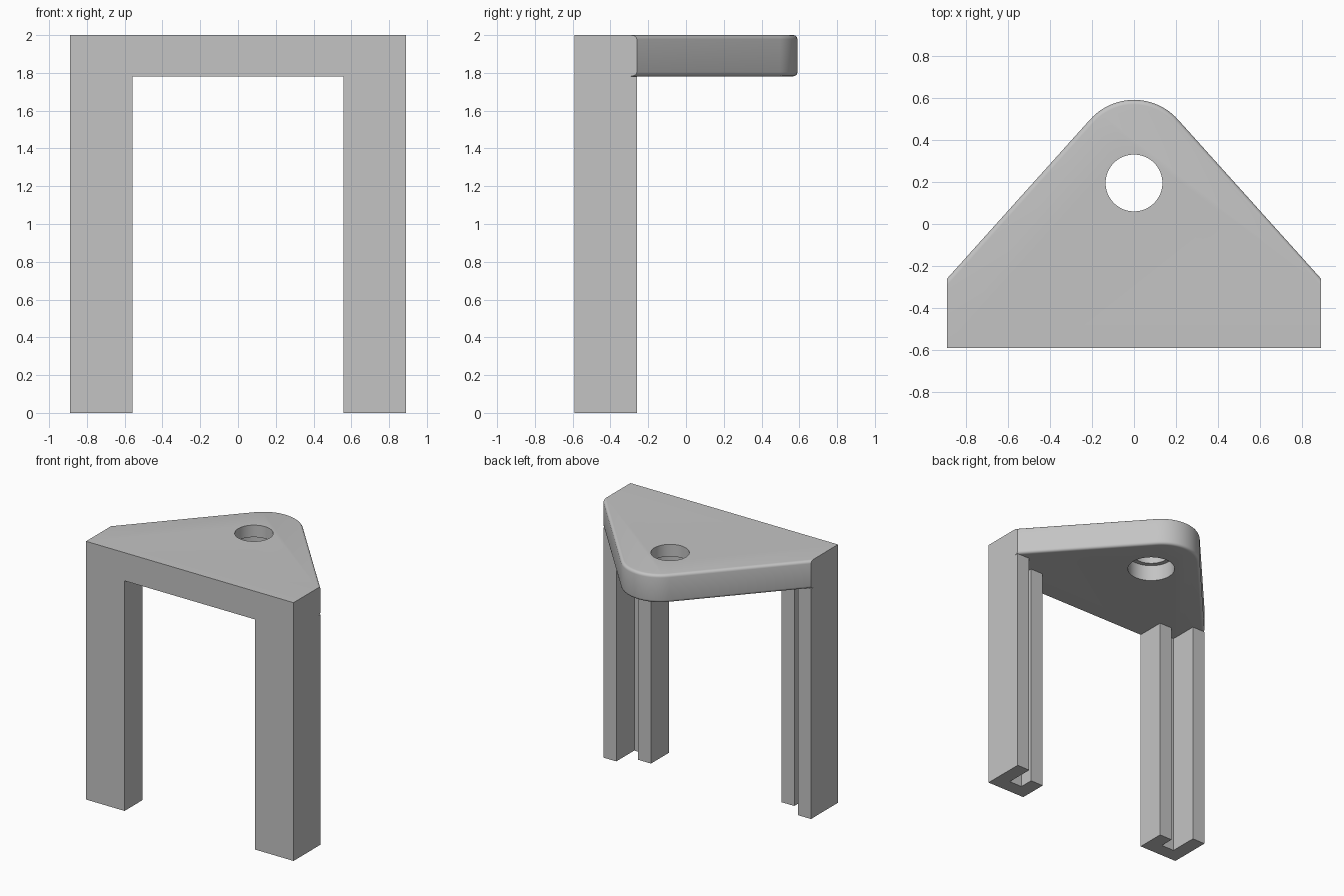
import bpy, bmesh
from math import sin, cos, radians, atan2, acos, hypot

if "Cube" in bpy.data.objects:
    bpy.data.objects.remove(bpy.data.objects["Cube"], do_unlink=True)

HALF_W, FRONT, SHOULDER = 0.889, -0.59, -0.26
TOP, UNDER = 2.0, 1.782
UNIT = 0.11                    # wall thickness of the legs
NOSE_Y, NOSE_R = 0.31, 0.28    # rounded back of the plate
HOLE_Y = 0.195

grey = bpy.data.materials.new("plain grey")
grey.use_nodes = True
colour = (0.55, 0.55, 0.55, 1)
grey.diffuse_color = colour
grey.node_tree.nodes["Principled BSDF"].inputs["Base Color"].default_value = colour


def prism(name, outline, z0, z1, fillet=0, is_round=None):
    """Extrude an outline upward, optionally rounding some of its rim edges."""
    bm = bmesh.new()
    base = bm.faces.new([bm.verts.new((x, y, z0)) for x, y in outline])
    ext = bmesh.ops.extrude_face_region(bm, geom=[base])
    tops = [v for v in ext["geom"] if isinstance(v, bmesh.types.BMVert)]
    bmesh.ops.translate(bm, verts=tops, vec=(0, 0, z1 - z0))
    bmesh.ops.recalc_face_normals(bm, faces=bm.faces[:])
    if fillet:
        rim = [e for e in bm.edges if is_round(e)]
        bmesh.ops.bevel(bm, geom=rim, offset=fillet, segments=4,
                        profile=0.5, affect='EDGES')
    mesh = bpy.data.meshes.new(name)
    bm.to_mesh(mesh)
    bm.free()
    mesh.materials.append(grey)
    obj = bpy.data.objects.new(name, mesh)
    bpy.context.collection.objects.link(obj)
    return obj


def circle(radius, y, count=64):
    return [(radius * cos(radians(360 * i / count)),
             y + radius * sin(radians(360 * i / count))) for i in range(count)]


# Plate: straight front, slanted sides tangent to a rounded nose
dx, dy = HALF_W, SHOULDER - NOSE_Y
start = atan2(dy, dx) + acos(NOSE_R / hypot(dx, dy))
span = radians(180) - 2 * start
steps = 24
nose = [(NOSE_R * cos(start + span * i / steps),
         NOSE_Y + NOSE_R * sin(start + span * i / steps)) for i in range(steps + 1)]
outline = ([(-HALF_W, FRONT), (HALF_W, FRONT), (HALF_W, SHOULDER)]
           + nose + [(-HALF_W, SHOULDER)])


def back_rim(edge):
    a, b = (v.co for v in edge.verts)
    return abs(a.z - b.z) < 0.001 and (a.y + b.y) / 2 > SHOULDER + 0.01


plate = prism("top_plate", outline, UNDER, TOP, 0.022, back_rim)

# Through hole with a wider recess from below
for name, radius, z0, z1 in (("hole_cutter", 0.135, UNDER - 0.1, TOP + 0.1),
                             ("recess_cutter", 0.17, UNDER - 0.1, UNDER + 0.125)):
    cutter = prism(name, circle(radius, HOLE_Y), z0, z1)
    cutter.hide_render = True
    mod = plate.modifiers.new(name, 'BOOLEAN')
    mod.operation, mod.solver, mod.object = 'DIFFERENCE', 'EXACT', cutter
    bpy.context.view_layer.objects.active = plate
    bpy.ops.object.modifier_apply(modifier=mod.name)
    bpy.data.objects.remove(cutter, do_unlink=True)

# Legs: channel section open to the back, inner flange shorter
inner = HALF_W - 3 * UNIT
section = [(0, 0), (3, 0), (3, 3), (2, 3), (2, 1), (1, 1), (1, 2), (0, 2)]
for name, side in (("left_leg", 1), ("right_leg", -1)):
    prism(name, [(side * (inner + u * UNIT), FRONT + v * UNIT) for u, v in section],
          0, UNDER)

# Smooth the rounded nose, fillets and hole walls only
bpy.ops.object.select_all(action='DESELECT')
plate.select_set(True)
bpy.context.view_layer.objects.active = plate
bpy.ops.object.shade_smooth_by_angle(angle=radians(30))
